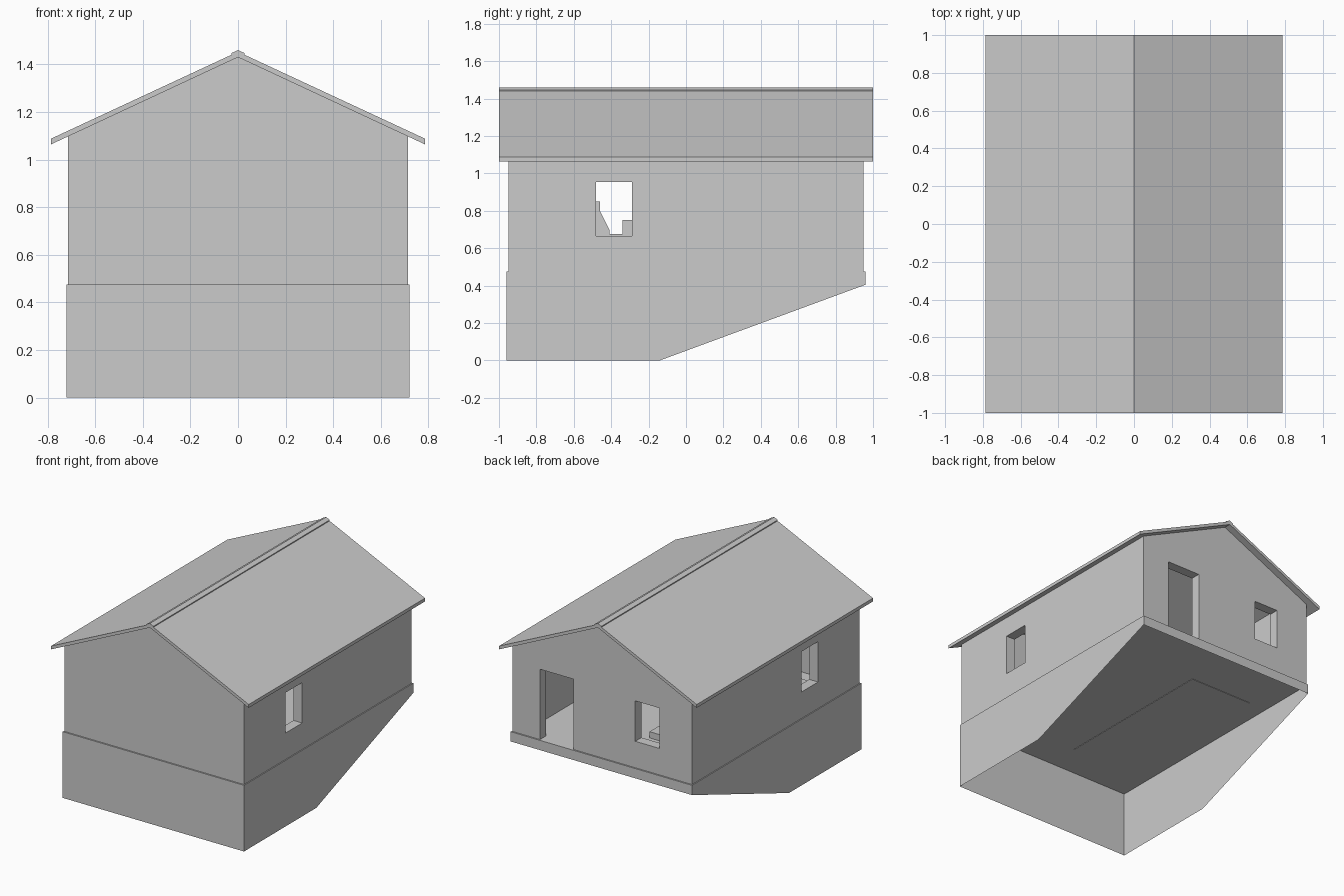
import bpy, bmesh

if "Cube" in bpy.data.objects:
    bpy.data.objects.remove(bpy.data.objects["Cube"])


def prism(name, profile, axis, lo, hi, drop_below=None):
    """Extrude a 2D profile along x (profile = y,z) or y (profile = x,z).
    drop_below: leave out downward faces whose centre is lower than this."""
    bm = bmesh.new()
    if axis == 'x':
        pts = [(lo, a, b) for a, b in profile]
        move = (hi - lo, 0, 0)
    else:
        pts = [(a, lo, b) for a, b in profile]
        move = (0, hi - lo, 0)
    face = bm.faces.new([bm.verts.new(p) for p in pts])
    ext = bmesh.ops.extrude_face_region(bm, geom=[face])
    verts = [v for v in ext['geom'] if isinstance(v, bmesh.types.BMVert)]
    bmesh.ops.translate(bm, verts=verts, vec=move)
    bmesh.ops.recalc_face_normals(bm, faces=bm.faces)
    if drop_below is not None:
        bm.normal_update()
        low = [f for f in bm.faces
               if f.normal.z < -.1 and f.calc_center_median().z < drop_below]
        bmesh.ops.delete(bm, geom=low, context='FACES')
    me = bpy.data.meshes.new(name)
    bm.to_mesh(me)
    bm.free()
    ob = bpy.data.objects.new(name, me)
    bpy.context.collection.objects.link(ob)
    return ob


def box(name, x0, x1, y0, y1, z0, z1):
    return prism(name, [(x0, z0), (x1, z0), (x1, z1), (x0, z1)], 'y', y0, y1)


def cut(ob, cutter):
    mod = ob.modifiers.new('cut', 'BOOLEAN')
    mod.operation = 'DIFFERENCE'
    mod.solver = 'EXACT'
    mod.object = cutter
    bpy.context.view_layer.objects.active = ob
    bpy.ops.object.modifier_apply(modifier=mod.name)
    bpy.data.objects.remove(cutter)


FLOOR = 0.475

# Foundation: thin skirt, open underneath, sloping up towards the back; its top is the floor
prism('foundation', [(-.96, 0), (-.14, 0), (.96, .405), (.96, FLOOR), (-.96, FLOOR)],
      'x', -.72, .72, drop_below=.3)

# Gabled walls, hollow inside
walls = prism('walls', [(-.713, FLOOR), (.713, FLOOR), (.713, 1.098), (0, 1.43), (-.713, 1.098)],
              'y', -.95, .95)
cut(walls, box('room_cutter', -.643, .643, -.88, .88, .4, 1.6))

# Side windows, back window and back doorway
cut(walls, box('side_window_cutter', -1, 1, -.48, -.29, .665, .955))
cut(walls, box('back_window_cutter', -.455, -.262, .8, 1.1, .665, .955))
cut(walls, box('doorway_cutter', .23, .495, .8, 1.1, .4, .98))

# Roof slab and pointed ridge cap
prism('roof', [(-.785, 1.064), (0, 1.43), (.785, 1.064),
               (.785, 1.088), (0, 1.453), (-.785, 1.088)], 'y', -1, 1)
prism('ridge_cap', [(-.028, 1.43), (0, 1.443), (.028, 1.43), (.028, 1.447),
                    (0, 1.46), (-.028, 1.447)], 'y', -1, 1)

# Low platform let into the floor, with the blocks glimpsed on it
box('platform', -.575, -.075, -.715, .52, FLOOR - .003, .52)
box('tall_block', -.45, -.2, -.34, -.1, .52, .75)
box('low_block', -.45, -.2, -.42, -.34, .52, .675)
prism('sloped_block', [(-.6, .52), (-.40, .52), (-.41, .70), (-.46, .80),
                       (-.46, .85), (-.6, .85)], 'x', -.45, -.2)
